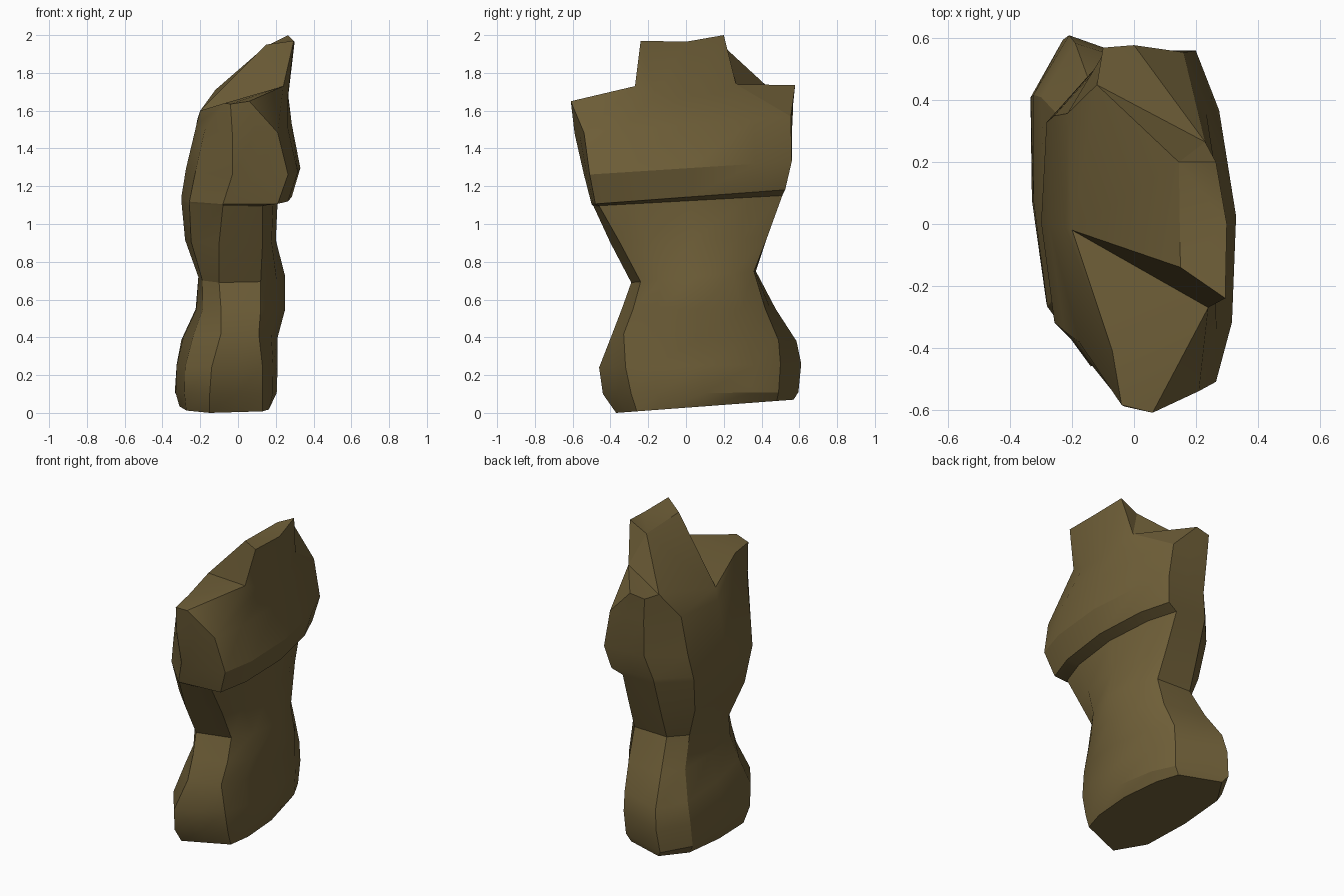
import bpy, bmesh
from mathutils import Vector

if "Cube" in bpy.data.objects:
    bpy.data.objects.remove(bpy.data.objects["Cube"])

# Each row: z at the low-y side, z at the high-y side, then the outline:
# A, B = corners of the low-y flank, back depth, D, E = corners of the high-y flank, front depth
HIPS = [
    (0.00, 0.07, (-.15, -.37), (.13, -.26), .165, (.06, .48), (-.20, .57), -.31),
    (0.10, 0.11, (-.15, -.44), (.13, -.29), .205, (.09, .49), (-.23, .595), -.33),
    (0.24, 0.26, (-.14, -.46), (.13, -.32), .21, (.10, .50), (-.21, .61), -.325),
    (0.42, 0.38, (-.09, -.39), (.11, -.33), .21, (.10, .49), (-.19, .585), -.29),
    (0.55, 0.55, (-.09, -.34), (.12, -.28), .25, (.12, .42), (-.15, .475), -.22),
]
WAIST = [
    (0.69, 0.75, (-.10, -.29), (.12, -.24), .25, (.12, .36), (-.12, .37), -.21),
    (0.90, 0.93, (-.10, -.40), (.13, -.35), .20, (.11, .43), (-.12, .43), -.28),
    (1.095, 1.15, (-.08, -.49), (.13, -.46), .21, (.10, .51), (-.12, .50), -.30),
]
CHEST = [
    (1.105, 1.18, (-.08, -.50), (.21, -.48), .285, (.17, .525), (-.12, .51), -.30),
    (1.26, 1.33, (-.03, -.54), (.265, -.51), .33, (.20, .56), (-.08, .545), -.275),
    (1.48, 1.57, (-.03, -.59), (.21, -.54), .285, (.16, .555), (-.09, .565), -.22),
]


def bulged(p, q, depth, keep):
    """Three points between p and q, pushed out to the given depth."""
    push = depth - (p.x + q.x) / 2
    pts = []
    for t, k in ((.18, keep), (.5, 1), (.82, keep)):
        m = p.lerp(q, t)
        pts.append(Vector((m.x + push * k, m.y)))
    return pts


def outline(row):
    """Twelve-point cross-section, tilted from the low-y to the high-y side."""
    z0, z1 = row[:2]
    a, b, d, e = (Vector(row[i]) for i in (2, 3, 5, 6))
    pts = [a, (a + b) / 2, b, *bulged(b, d, row[4], .65),
           d, (d + e) / 2, e, *bulged(e, a, row[7], .85)]
    return [(p.x, p.y, z0 + (z1 - z0) * (p.y - a.y) / (e.y - a.y)) for p in pts]


# Rim of shoulders, neck base and collar
RIM = [(-.04, -.585, 1.635), (.06, -.61, 1.65), (.24, -.27, 1.73),
       (.265, -.16, 1.68), (.265, 0, 1.67), (.265, .16, 1.69),
       (.23, .265, 1.74), (.00, .578, 1.735), (-.10, .57, 1.72),
       (-.12, .45, 1.71), (-.20, -.02, 1.60), (-.07, -.41, 1.64)]

bm = bmesh.new()
rings = [[bm.verts.new(p) for p in outline(r)] for r in HIPS + WAIST + CHEST]
rings.append([bm.verts.new(p) for p in RIM])
top = rings[-1]

# Body walls, with the armhole corners folded from the shoulder tip
n = len(RIM)
for lo, hi in zip(rings, rings[1:]):
    for i in range(n):
        j = (i + 1) % n
        if hi is top and i == 1:
            bm.faces.new((lo[i], lo[j], hi[i]))
            bm.faces.new((lo[j], hi[j], hi[i]))
        elif hi is top and i == 6:
            bm.faces.new((lo[i], lo[j], hi[j]))
            bm.faces.new((lo[i], hi[j], hi[i]))
        else:
            bm.faces.new((lo[i], lo[j], hi[j], hi[i]))
bm.faces.new(rings[0][::-1])

# Neck: back edge and front edge of its top
k1, k2, k3 = (bm.verts.new(p) for p in
              ((.295, -.24, 1.97), (.30, 0, 1.965), (.265, .20, 2.0)))
n1 = bm.verts.new((.15, -.14, 1.95))
n2 = bm.verts.new((.145, .20, 1.94))
A, SA, B, b1, b2, b3, D, SD, E, f1, collar, f3 = top
for face in ((B, b1, k1), (b1, b2, k2, k1), (b2, b3, k3, k2), (b3, D, k3),
             (k1, k2, n1), (k2, n2, n1), (k2, k3, n2), (B, k1, n1), (D, n2, k3),
             # shoulder slopes running down from the neck
             (B, SA, A), (B, A, f3), (B, f3, collar), (B, collar, n1),
             (D, SD, E), (D, E, f1), (D, f1, n2), (f1, collar, n2),
             (collar, n1, n2)):
    bm.faces.new(face)
bmesh.ops.recalc_face_normals(bm, faces=bm.faces[:])

mesh = bpy.data.meshes.new("torso")
bm.to_mesh(mesh)
bm.free()
torso = bpy.data.objects.new("torso", mesh)
bpy.context.collection.objects.link(torso)

clay = bpy.data.materials.new("olive_brown")
clay.diffuse_color = (.16, .115, .04, 1)
clay.use_nodes = True
clay.node_tree.nodes["Principled BSDF"].inputs["Base Color"].default_value = clay.diffuse_color
mesh.materials.append(clay)

bpy.context.view_layer.objects.active = torso
torso.select_set(True)
bpy.ops.object.shade_smooth_by_angle(angle=0.45)
